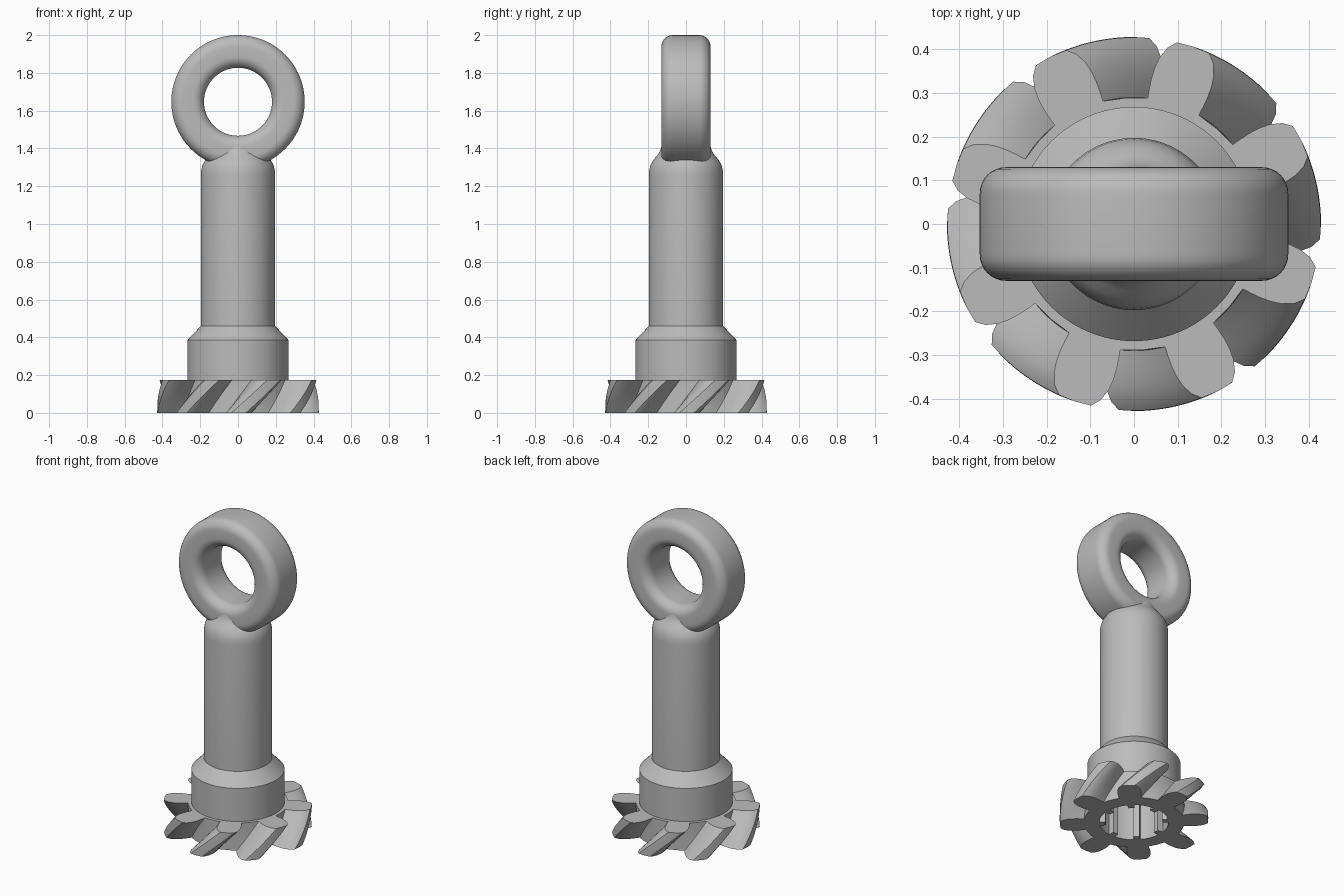
import bpy, bmesh
from math import sin, cos, pi, radians

if "Cube" in bpy.data.objects:
    bpy.data.objects.remove(bpy.data.objects["Cube"])

GREY = (0.5, 0.5, 0.5, 1)
steel = bpy.data.materials.new("grey steel")
steel.use_nodes = True
steel.diffuse_color = GREY
steel.node_tree.nodes["Principled BSDF"].inputs["Base Color"].default_value = GREY


def loft(name, rings, closed=False):
    """Skin a stack of equal loops; cap the ends unless the stack is closed."""
    bm = bmesh.new()
    loops = [[bm.verts.new(p) for p in ring] for ring in rings]
    n = len(loops[0])
    pairs = list(zip(loops, loops[1:]))
    if closed:
        pairs.append((loops[-1], loops[0]))
    else:
        bm.faces.new(loops[0][::-1])
        bm.faces.new(loops[-1])
    for a, b in pairs:
        for i in range(n):
            j = (i + 1) % n
            bm.faces.new((a[i], a[j], b[j], b[i]))
    bmesh.ops.recalc_face_normals(bm, faces=bm.faces)
    mesh = bpy.data.meshes.new(name)
    bm.to_mesh(mesh)
    bm.free()
    obj = bpy.data.objects.new(name, mesh)
    bpy.context.collection.objects.link(obj)
    mesh.materials.append(steel)
    return obj


def circle(r, n=96):
    return [(r * cos(2 * pi * i / n), r * sin(2 * pi * i / n)) for i in range(n)]


def combine(target, other, operation):
    mod = target.modifiers.new(operation.lower(), "BOOLEAN")
    mod.operation, mod.solver, mod.object = operation, "EXACT", other
    bpy.context.view_layer.objects.active = target
    bpy.ops.object.modifier_apply(modifier=mod.name)
    bpy.data.objects.remove(other)


def smooth(obj, angle):
    bpy.ops.object.select_all(action="DESELECT")
    obj.select_set(True)
    bpy.context.view_layer.objects.active = obj
    bpy.ops.object.shade_smooth_by_angle(angle=radians(angle))


# Helical pinion: one tooth as (radius, half width in degrees), repeated and twisted
TEETH, HEIGHT, TWIST, START = 8, 0.175, 26, 71.5
flank = [(0.29, 12.3), (0.31, 12.1), (0.335, 11.7), (0.36, 11.0),
         (0.385, 9.8), (0.41, 7.8), (0.427, 5.2)]
tooth = [(r, -w) for r, w in flank] + [(0.428, 0)] + [(r, w) for r, w in flank[::-1]]
tooth.append((0.289, 22.5))


def pinion_ring(z):
    turn = START - TWIST * (1 - z / HEIGHT)
    polar = [(r, radians(turn + k * 360 / TEETH + a)) for k in range(TEETH) for r, a in tooth]
    return [(r * cos(a), r * sin(a), z) for r, a in polar]


STEPS = 10
shaft = loft("shaft_with_pinion", [pinion_ring(HEIGHT * i / STEPS) for i in range(STEPS + 1)])

# Collar, chamfer, shaft and rounded shoulder flaring into the eye
profile = [(0.268, 0.1), (0.268, 0.385), (0.197, 0.46), (0.197, 1.26), (0.194, 1.29),
           (0.186, 1.317), (0.172, 1.34), (0.155, 1.36), (0.142, 1.377),
           (0.134, 1.395), (0.128, 1.42)]
body = loft("body", [[(x, y, z) for x, y in circle(r)] for r, z in profile])
combine(shaft, body, "UNION")

# Splined blind bore: wide slots separated by narrow inward keys
bore_polar = []
for k in range(TEETH):
    mid = k * 360 / TEETH
    bore_polar += [(0.165, mid - 6), (0.165, mid + 6)]
    bore_polar += [(0.2, mid + a) for a in (6, 14, 22.5, 31, 39)]
bore = [(r * cos(radians(a)), r * sin(radians(a))) for r, a in bore_polar]
cutter = loft("bore_cutter", [[(x, y, z) for x, y in bore] for z in (-0.1, 0.38)])
cutter.hide_render = True
combine(shaft, cutter, "DIFFERENCE")
smooth(shaft, 28)

# Lifting eye: rounded rectangle section revolved about the y axis
INNER, OUTER, HALF, ROUND, CENTRE = 0.18, 0.353, 0.13, 0.06, 1.647
section = []
corners = [(OUTER - ROUND, HALF - ROUND), (INNER + ROUND, HALF - ROUND),
           (INNER + ROUND, ROUND - HALF), (OUTER - ROUND, ROUND - HALF)]
for q, (r, y) in enumerate(corners):
    for s in range(9):
        a = (q + s / 8) * pi / 2
        section.append((r + ROUND * cos(a), y + ROUND * sin(a)))
eye = loft("lifting_eye", [[(x, y, z + CENTRE) for x, z in circle(r)] for r, y in section],
           closed=True)
smooth(eye, 40)
